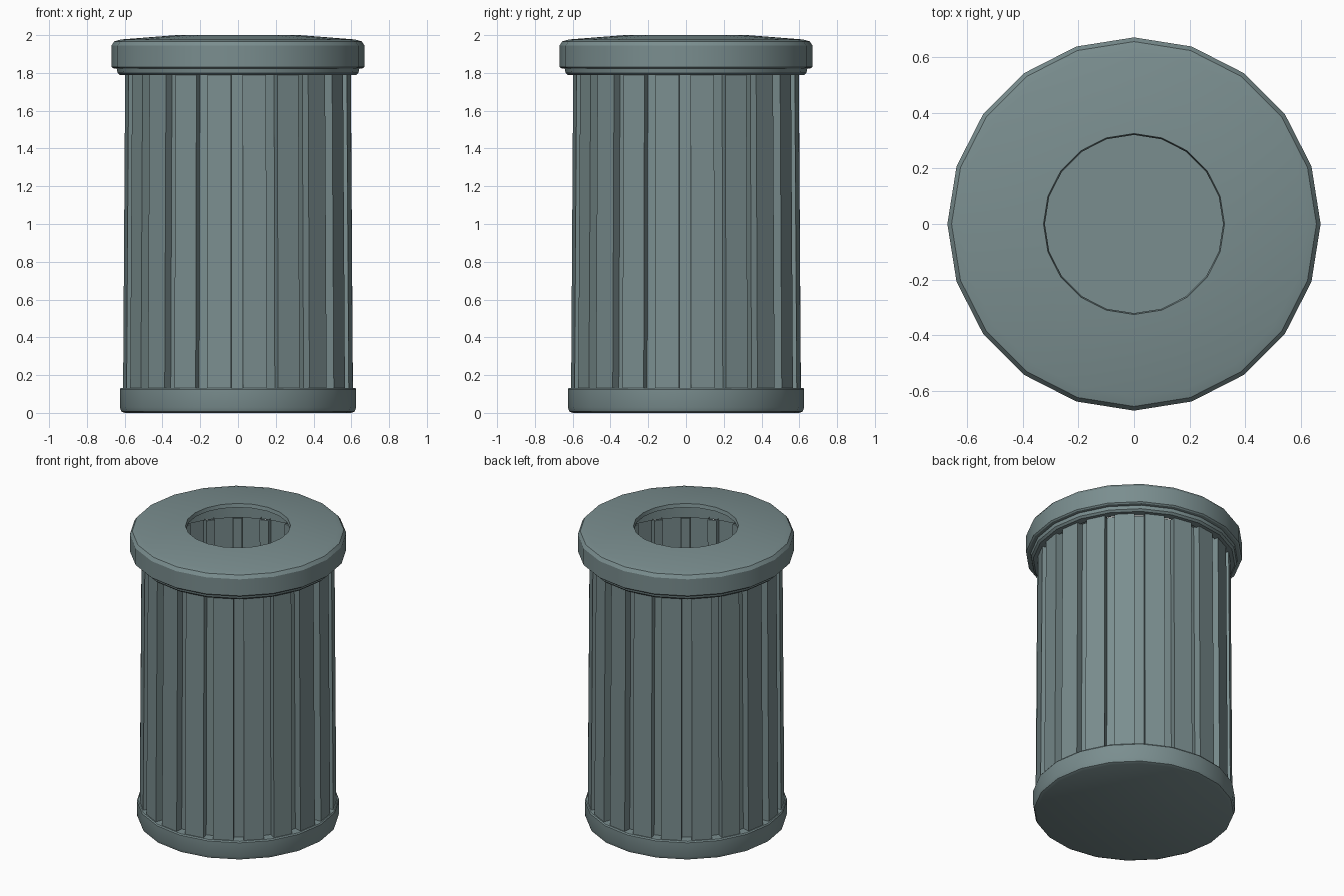
import bpy, bmesh
from math import cos, sin, radians, tau

SIDES = 20

cube = bpy.data.objects.get("Cube")
if cube:
    bpy.data.objects.remove(cube, do_unlink=True)

# Single painted-metal colour
metal = bpy.data.materials.new("grey_green_metal")
metal.use_nodes = True
colour = (0.195, 0.27, 0.275, 1)
metal.diffuse_color = colour
metal.node_tree.nodes["Principled BSDF"].inputs["Base Color"].default_value = colour


def bridge(bm, a, b):
    n = len(a)
    for i in range(n):
        j = (i + 1) % n
        bm.faces.new((a[i], a[j], b[j], b[i]))


def finish(name, bm):
    bmesh.ops.recalc_face_normals(bm, faces=bm.faces)
    mesh = bpy.data.meshes.new(name)
    bm.to_mesh(mesh)
    bm.free()
    mesh.materials.append(metal)
    obj = bpy.data.objects.new(name, mesh)
    bpy.context.collection.objects.link(obj)
    bpy.ops.object.select_all(action='DESELECT')
    obj.select_set(True)
    bpy.context.view_layer.objects.active = obj
    bpy.ops.object.shade_smooth_by_angle(angle=radians(25))
    return obj


def lathe(name, profile, closed):
    """Spin (radius, z) points; close as a ring or cap both ends."""
    bm = bmesh.new()
    rings = [[bm.verts.new((r * cos(tau * i / SIDES), r * sin(tau * i / SIDES), z))
              for i in range(SIDES)] for r, z in profile]
    for a, b in zip(rings, rings[1:]):
        bridge(bm, a, b)
    if closed:
        bridge(bm, rings[-1], rings[0])
    else:
        bm.faces.new(rings[0])
        bm.faces.new(rings[-1])
    return finish(name, bm)


def fluted_ring(bm, radius, z, depth=0.05, half_groove=3.0, skew=-0.6):
    """Outline with a rectangular groove at each corner of the bin."""
    verts = []
    for i in range(SIDES):
        mid = 360 / SIDES * i + skew
        for side, r in ((-1, radius), (-1, radius - depth), (1, radius - depth), (1, radius)):
            a = radians(mid + side * half_groove)
            verts.append(bm.verts.new((r * cos(a), r * sin(a), z)))
    return verts


# Base with chamfered lower edge
lathe("base", [(0.60, 0), (0.618, 0.008), (0.626, 0.03), (0.626, 0.125),
               (0.62, 0.133)], closed=False)

# Fluted wall, slightly narrower at the top
bm = bmesh.new()
outer_low = fluted_ring(bm, 0.609, 0.12)
outer_top = fluted_ring(bm, 0.598, 1.80)
inner_low = fluted_ring(bm, 0.594, 0.12)
inner_top = fluted_ring(bm, 0.583, 1.80)
bridge(bm, outer_low, outer_top)
bridge(bm, inner_low, inner_top)
bridge(bm, outer_top, inner_top)
bridge(bm, outer_low, inner_low)
finish("fluted_wall", bm)

# Hollow lid with stepped lower lip and round opening
lathe("lid", [(0.325, 2.0), (0.62, 1.977), (0.655, 1.967), (0.67, 1.945),
              (0.67, 1.832), (0.662, 1.825), (0.642, 1.822), (0.638, 1.80),
              (0.625, 1.788), (0.575, 1.788), (0.575, 1.95), (0.32, 1.975)],
      closed=True)
